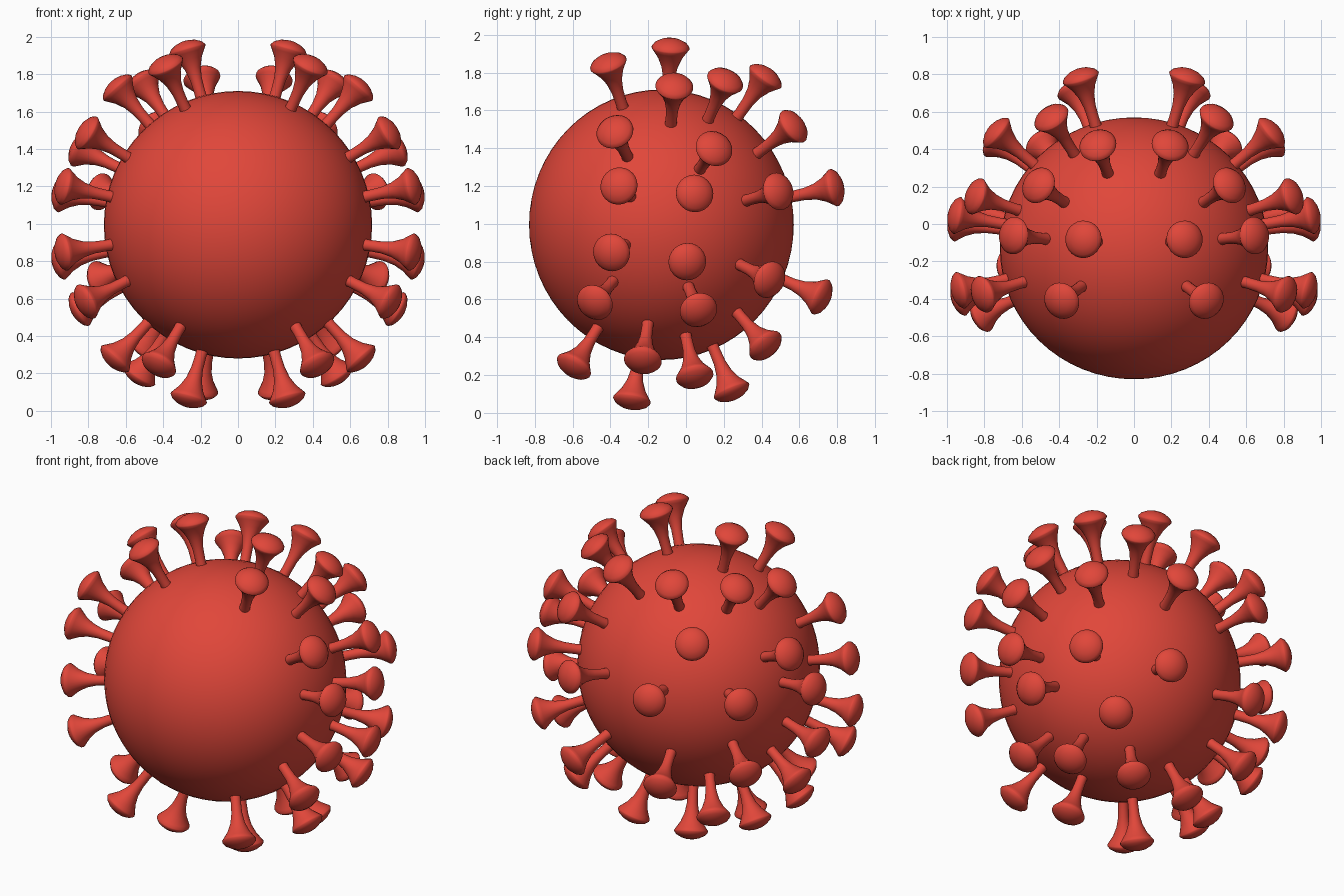
import bpy
import bmesh
import math
from mathutils import Vector

cube = bpy.data.objects.get("Cube")
if cube:
    bpy.data.objects.remove(cube, do_unlink=True)

CENTRE = Vector((0, -0.13, 0.995))

# One red for everything
red = bpy.data.materials.new("warm_red")
red.use_nodes = True
colour = (0.75, 0.062, 0.042, 1)
red.diffuse_color = colour
red.node_tree.nodes["Principled BSDF"].inputs["Base Color"].default_value = colour


def smooth(obj, angle):
    bpy.ops.object.select_all(action="DESELECT")
    obj.select_set(True)
    bpy.context.view_layer.objects.active = obj
    bpy.ops.object.shade_smooth_by_angle(angle=math.radians(angle))


# Round body, poles along the front-back axis
bpy.ops.mesh.primitive_uv_sphere_add(segments=64, ring_count=32, radius=1,
                                     location=CENTRE, rotation=(math.pi / 2, 0, 0))
body = bpy.context.object
body.name = "body"
body.scale = (0.717, 0.715, 0.7)
body.data.materials.append(red)
smooth(body, 40)


def lathe_mesh(name, profile, sides):
    """Spin a (radius, height) profile around z into a mesh."""
    bm = bmesh.new()
    verts = [bm.verts.new((r, 0, h)) for r, h in profile]
    edges = [bm.edges.new(pair) for pair in zip(verts, verts[1:])]
    bmesh.ops.spin(bm, geom=verts + edges, cent=(0, 0, 0), axis=(0, 0, 1),
                   angle=math.tau, steps=sides, use_duplicate=False)
    bmesh.ops.remove_doubles(bm, verts=bm.verts, dist=0.0005)
    bmesh.ops.recalc_face_normals(bm, faces=bm.faces)
    mesh = bpy.data.meshes.new(name)
    bm.to_mesh(mesh)
    bm.free()
    mesh.materials.append(red)
    return mesh


# Spike: thin stem flaring to a domed cap, measured from the body centre
spike_profile = [(0, 0.66), (0.034, 0.66), (0.03, 0.74), (0.032, 0.81),
                 (0.043, 0.87), (0.064, 0.92), (0.088, 0.955), (0.1, 0.972),
                 (0.1, 0.98), (0.086, 0.998), (0.055, 1.015), (0.025, 1.023),
                 (0, 1.025)]
spike_mesh = lathe_mesh("spike", spike_profile, 24)

# Directions of the spikes on the left half, mirrored to the right
directions = [
    (0.40, -0.29, 0.88), (0.28, 0.05, 0.97), (0.66, 0.07, 0.75),
    (0.53, 0.35, 0.79), (0.20, 0.57, 0.81), (0.82, -0.25, 0.50),
    (0.88, 0.29, 0.42), (0.45, 0.71, 0.53), (0.95, -0.23, 0.21),
    (0.97, 0.18, 0.17), (0.75, 0.63, 0.18), (0.29, 0.93, 0.20),
    (0.95, -0.27, -0.15), (0.97, 0.14, -0.20), (0.76, 0.59, -0.30),
    (0.32, 0.86, -0.39), (0.83, -0.36, -0.42), (0.86, 0.20, -0.46),
    (0.43, -0.47, -0.76), (0.67, -0.10, -0.73), (0.27, -0.16, -0.95),
    (0.54, 0.18, -0.82), (0.21, 0.38, -0.90), (0.50, 0.56, -0.65),
]
for side, sign in (("left", 1), ("right", -1)):
    for i, (x, y, z) in enumerate(directions, 1):
        spike = bpy.data.objects.new(f"spike_{side}_{i}", spike_mesh)
        bpy.context.collection.objects.link(spike)
        spike.location = CENTRE
        spike.rotation_euler = Vector((sign * x, y, z)).to_track_quat("Z", "Y").to_euler()

for polygon in spike_mesh.polygons:
    polygon.use_smooth = True
smooth(bpy.data.objects["spike_left_1"], 50)
